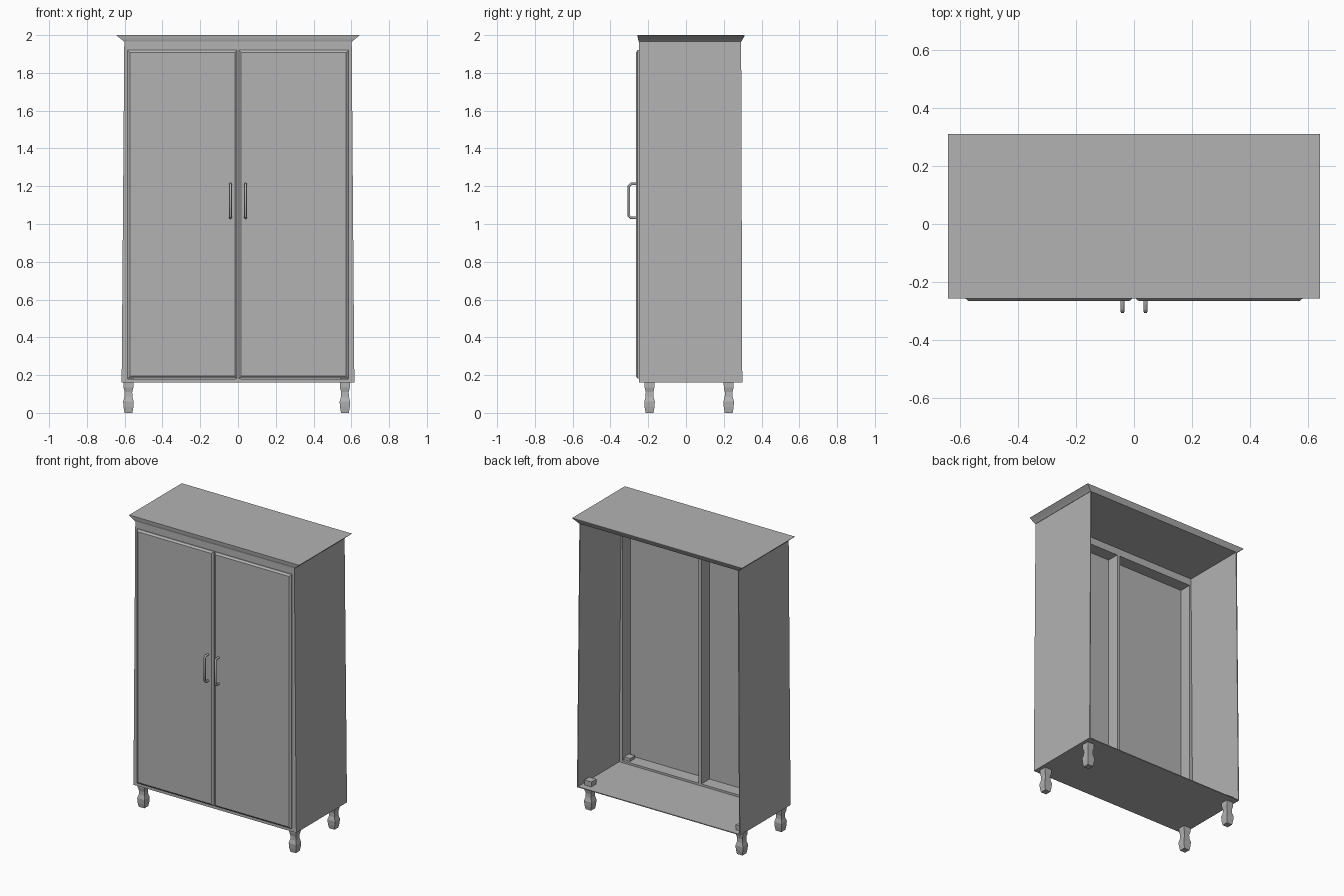
import bpy, bmesh
from mathutils import Vector

cube = bpy.data.objects.get("Cube")
if cube:
    bpy.data.objects.remove(cube, do_unlink=True)

grey = bpy.data.materials.new("plain_grey")
grey.use_nodes = True
grey.diffuse_color = (0.45, 0.45, 0.45, 1)
grey.node_tree.nodes["Principled BSDF"].inputs["Base Color"].default_value = (0.45, 0.45, 0.45, 1)


def finish(name, bm):
    bmesh.ops.recalc_face_normals(bm, faces=bm.faces)
    mesh = bpy.data.meshes.new(name)
    bm.to_mesh(mesh)
    bm.free()
    mesh.materials.append(grey)
    obj = bpy.data.objects.new(name, mesh)
    bpy.context.collection.objects.link(obj)
    return obj


def stack(name, rings):
    """Loft rectangles (x0, x1, y0, y1, z) from bottom to top, with caps."""
    bm = bmesh.new()
    loops = [[bm.verts.new(p) for p in ((a, c, z), (b, c, z), (b, d, z), (a, d, z))]
             for a, b, c, d, z in rings]
    for low, high in zip(loops, loops[1:]):
        for i in range(4):
            j = (i + 1) % 4
            bm.faces.new((low[i], low[j], high[j], high[i]))
    bm.faces.new(loops[0])
    bm.faces.new(loops[-1])
    return finish(name, bm)


def box(name, x0, x1, y0, y1, z0, z1):
    return stack(name, [(x0, x1, y0, y1, z0), (x0, x1, y0, y1, z1)])


FRONT, BACK, FLOOR, CEILING = -0.25, 0.295, 0.16, 1.965
LOW, HIGH = 0.616, 0.602     # half widths: the cabinet narrows upwards
FRAME_BACK = -0.15

# Cabinet shell, open at the back
for side, s in (("left", 1), ("right", -1)):
    stack(side + "_wall", [
        (s * (LOW - 0.006), s * LOW, FRONT, BACK + 0.003, FLOOR),
        (s * (HIGH - 0.006), s * HIGH, FRONT, BACK - 0.003, CEILING)])
    stack(side + "_stile", [
        (s * 0.585, s * (LOW - 0.005), FRONT, FRAME_BACK, FLOOR),
        (s * 0.585, s * (HIGH - 0.005), FRONT, FRAME_BACK, CEILING)])
box("floor", -LOW, LOW, FRONT, BACK, FLOOR, FLOOR + 0.006)
box("bottom_rail", -0.585, 0.585, FRONT, FRAME_BACK, FLOOR, 0.18)
box("top_rail", -0.585, 0.585, FRONT, FRAME_BACK, 1.915, CEILING)
box("middle_post", -0.012, 0.012, FRONT, FRAME_BACK, 0.18, 1.915)

# Flared crown
stack("crown", [
    (-0.604, 0.604, FRONT, BACK - 0.002, CEILING),
    (-0.618, 0.618, FRONT - 0.004, BACK + 0.005, 1.978),
    (-0.643, 0.643, -0.257, 0.311, 1.998),
    (-0.643, 0.643, -0.257, 0.311, 2.0)])


# Doors with chamfered front edges
def door(name, s):
    bm = bmesh.new()
    loops = []
    for y, inset in ((-0.235, 0), (-0.256, 0), (-0.266, 0.012)):
        a, b = 0.004 + inset, 0.584 - inset
        c, d = 0.182 + inset, 1.92 - inset
        loops.append([bm.verts.new((s * x, y, z)) for x, z in ((a, c), (b, c), (b, d), (a, d))])
    for near, far in zip(loops, loops[1:]):
        for i in range(4):
            j = (i + 1) % 4
            bm.faces.new((near[i], near[j], far[j], far[i]))
    bm.faces.new(loops[0])
    bm.faces.new(loops[-1])
    finish(name, bm)


# Bent round handles
def handle(name, x):
    curve = bpy.data.curves.new(name, "CURVE")
    curve.dimensions = "3D"
    curve.bevel_depth = 0.007
    curve.bevel_resolution = 2
    curve.use_fill_caps = True
    path = [(-0.255, 1.033), (-0.292, 1.033), (-0.302, 1.043),
            (-0.302, 1.202), (-0.292, 1.212), (-0.255, 1.212)]
    spline = curve.splines.new("POLY")
    spline.points.add(len(path) - 1)
    for point, (y, z) in zip(spline.points, path):
        point.co = (x, y, z, 1)
    curve.materials.append(grey)
    obj = bpy.data.objects.new(name, curve)
    bpy.context.collection.objects.link(obj)


for side, s in (("left", 1), ("right", -1)):
    door(side + "_door", s)
    handle(side + "_handle", s * 0.04)

# Turned square legs whose tops pass through the floor
profile = [(0, 0.021), (0.03, 0.026), (0.06, 0.028), (0.085, 0.021),
           (0.11, 0.020), (0.135, 0.026), (0.2, 0.027)]
for side, x in (("left", 0.566), ("right", -0.58)):
    for end, y in (("front", -0.193), ("back", 0.226)):
        stack(end + "_" + side + "_leg",
              [(x - r, x + r, y - r, y + r, z) for z, r in profile])
